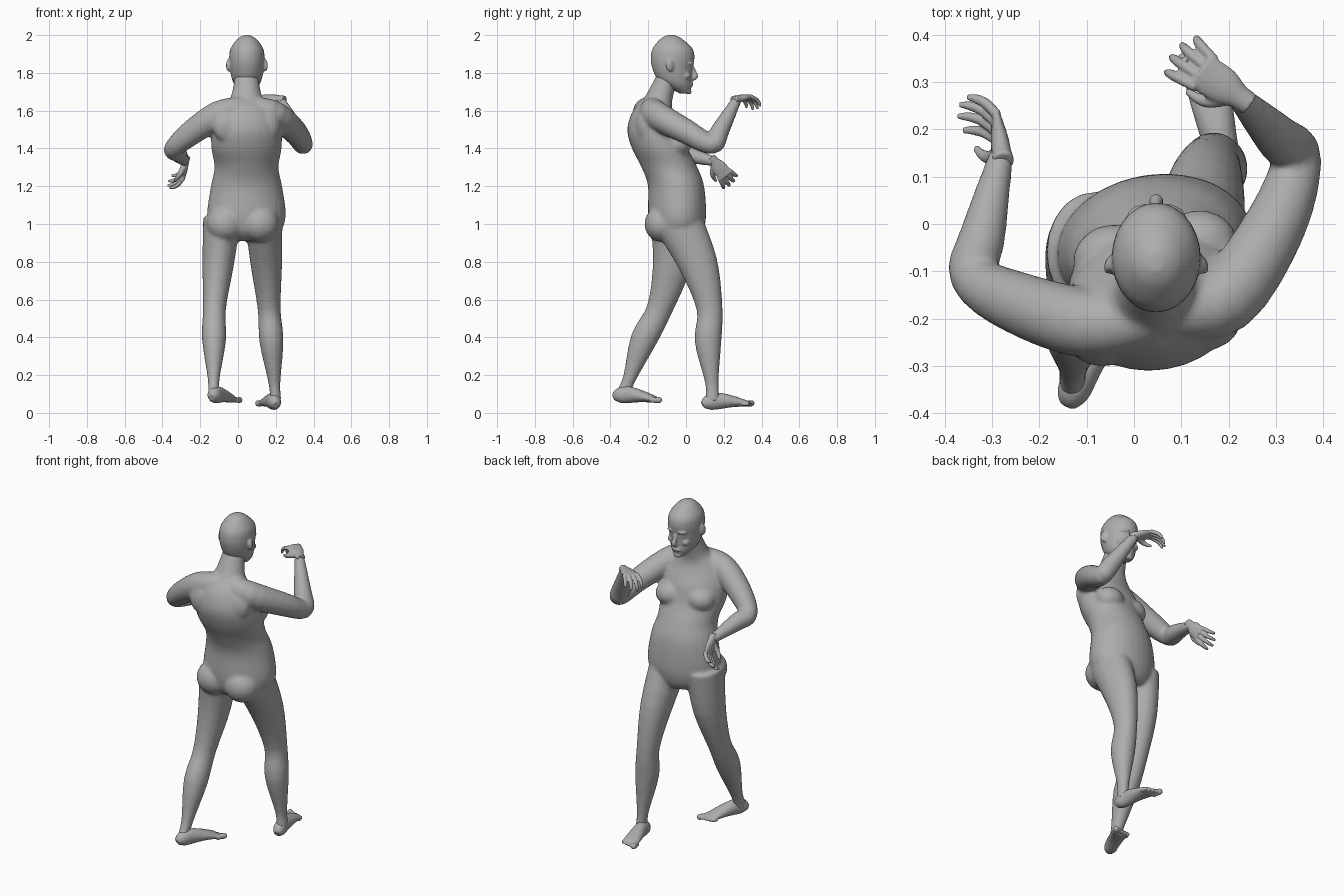
import bpy, bmesh, math
from mathutils import Vector, Matrix

cube = bpy.data.objects.get("Cube")
if cube:
    bpy.data.objects.remove(cube, do_unlink=True)

GREY = (.42, .42, .42, 1)
skin = bpy.data.materials.new("matte grey")
skin.use_nodes = True
skin.diffuse_color = GREY
skin.node_tree.nodes["Principled BSDF"].inputs["Base Color"].default_value = GREY

ACROSS, FORWARD, UP = Matrix.Identity(3)


def flowing(rows, steps=4):
    """Rows with smooth in-between rows added (cubic through every row)."""
    result = []
    for i in range(len(rows) - 1):
        before, start = rows[max(i - 1, 0)], rows[i]
        end, after = rows[i + 1], rows[min(i + 2, len(rows) - 1)]
        for step in range(steps):
            t = step / steps
            result.append([b + t * (c - a + t * (2 * a - 5 * b + 4 * c - d + t * (3 * (b - c) + d - a))) / 2
                           for a, b, c, d in zip(before, start, end, after)])
    return result + [list(rows[-1])]


def loft(bm, points, widths, depths, reference=FORWARD, axis=None, sides=20):
    """Closed tube of ellipses along points; reference is the depth direction."""
    rows = flowing([(*p, w, d) for p, w, d in zip(points, widths, depths)])
    path = [Vector(row[:3]) for row in rows]
    loops = []
    for i, (*_, width, depth) in enumerate(rows):
        tangent = axis or path[min(i + 1, len(path) - 1)] - path[max(i - 1, 0)]
        side = reference.cross(tangent).normalized()
        front = tangent.cross(side).normalized()
        angles = [math.tau * k / sides for k in range(sides)]
        loops.append([bm.verts.new(path[i] + side * width * math.cos(a) + front * depth * math.sin(a))
                      for a in angles])
    for lower, upper in zip(loops, loops[1:]):
        for k in range(sides):
            n = (k + 1) % sides
            bm.faces.new((lower[k], lower[n], upper[n], upper[k]))
    bm.faces.new(loops[0][::-1])
    bm.faces.new(loops[-1])


def upright(bm, x, profile, front=FORWARD):
    """Stack of level ellipses from (height, back, front, half width)."""
    points = [(x, (rear + fore) / 2, z) for z, rear, fore, half in profile]
    loft(bm, points, [row[-1] for row in profile],
         [(fore - rear) / 2 for z, rear, fore, half in profile], front, UP, sides=28)


def blob(bm, center, radii, turn=0):
    place = Matrix.Translation(center) @ Matrix.Rotation(turn, 4, 'Z') @ Matrix.Diagonal((*radii, 1))
    bmesh.ops.create_uvsphere(bm, u_segments=20, v_segments=12, radius=1, matrix=place)


def finish(bm, name, voxel, rounds):
    """Fuse the overlapping pieces into one skin and soften it."""
    bmesh.ops.recalc_face_normals(bm, faces=bm.faces)
    mesh = bpy.data.meshes.new(name)
    bm.to_mesh(mesh)
    bm.free()
    mesh.materials.append(skin)
    part = bpy.data.objects.new(name, mesh)
    bpy.context.collection.objects.link(part)
    fuse = part.modifiers.new("Fuse", 'REMESH')
    fuse.mode = 'VOXEL'
    fuse.voxel_size = voxel
    fuse.use_smooth_shade = True
    soften = part.modifiers.new("Soften", 'SMOOTH')
    soften.factor = .5
    soften.iterations = rounds


def arm(bm, collar, shoulder, upper, elbow, wrist):
    elbow, wrist = Vector(elbow), Vector(wrist)
    radii = (.055, .074, .066, .052, .05, .026)
    loft(bm, (collar, shoulder, upper, elbow, elbow.lerp(wrist, .3), wrist), radii, radii,
         Vector((.3, -.2, 1)))


def leg(bm, hip, knee, ankle):
    hip, knee, ankle = Vector(hip), Vector(knee), Vector(ankle)
    bow = FORWARD * .027
    points = (hip, hip.lerp(knee, .5) + bow, knee, knee.lerp(ankle, .35) - bow / 2,
              knee.lerp(ankle, .8), ankle)
    loft(bm, points, (.1, .084, .061, .064, .032, .03), (.13, .104, .069, .071, .036, .04))


# Body: torso turned a little, with chest, seat and shoulder blades
bm = bmesh.new()
TWIST = math.radians(9)
upright(bm, .045, [(.91, -.13, .06, .1), (.96, -.18, .09, .18), (1.05, -.2, .105, .21), (1.2, -.2, .095, .19),
                   (1.3, -.235, .06, .17), (1.4, -.285, .01, .187), (1.5, -.31, -.02, .185),
                   (1.6, -.28, -.07, .15), (1.67, -.22, -.07, .085), (1.8, -.15, -.03, .06)],
        Vector((-math.sin(TWIST), math.cos(TWIST), 0)))
for side in (-1, 1):
    blob(bm, (.045 + side * .09, -.06 + side * .015, 1.425), (.085, .075, .07), TWIST)
    blob(bm, (.025 + side * .092, -.13, 1), (.1, .09, .095), TWIST)
    blob(bm, (.045 + side * .1, -.235 + side * .015, 1.52), (.08, .05, .09), TWIST)

arm(bm, (.07, -.18, 1.62), (.19, -.16, 1.58), (.3, 0, 1.49), (.345, .14, 1.42), (.22, .27, 1.66))
arm(bm, (.03, -.2, 1.62), (-.1, -.21, 1.58), (-.25, -.165, 1.48), (-.34, -.11, 1.4), (-.28, .15, 1.33))
leg(bm, (.135, -.05, 1.03), (.165, .125, .55), (.2, .14, .06))
leg(bm, (-.085, -.06, 1.03), (-.125, -.14, .55), (-.13, -.34, .09))
finish(bm, "body", .009, 10)

# Head with face and ears
bm = bmesh.new()
MIDDLE = .047
upright(bm, MIDDLE, [(1.69, -.03, .02, .025), (1.73, -.11, .03, .062), (1.77, -.155, .03, .08),
                     (1.83, -.18, .035, .091), (1.88, -.187, .045, .094), (1.93, -.177, .034, .086),
                     (1.98, -.135, -.02, .05), (2, -.1, -.06, .015)])
nose = (.009, .013, .016, .01)
loft(bm, [(MIDDLE, y, z) for y, z in ((.03, 1.84), (.044, 1.8), (.048, 1.78), (.03, 1.765))], nose, nose)
blob(bm, (MIDDLE, .026, 1.74), (.028, .014, .012))
blob(bm, (MIDDLE, .016, 1.7), (.025, .014, .014))
for side in (-1, 1):
    brow, eye, cheek, ear = (MIDDLE + side * offset for offset in (.035, .034, .045, .097))
    blob(bm, (brow, .025, 1.85), (.03, .016, .009), -side * .35)
    blob(bm, (eye, .017, 1.825), (.015, .012, .009))
    blob(bm, (cheek, 0, 1.785), (.025, .025, .02))
    blob(bm, (ear, -.085, 1.84), (.012, .022, .034), side * .35)
finish(bm, "head", .006, 4)


def hand(name, wrist, along, across, palm):
    """Palm, four curled fingers and a thumb; across points to the little finger."""
    bm = bmesh.new()
    along, across, palm = (Vector(v).normalized() for v in (along, across, palm))

    def at(u, v, n=0):
        return Vector(wrist) + along * u + across * v + palm * n

    loft(bm, [at(u, 0) for u in (-.03, 0, .04, .1)], (.025, .027, .04, .04), (.024, .021, .019, .011), palm)
    finger = (.011, .0115, .01, .006)
    for i, size in enumerate((.92, 1.05, 1, .8)):
        spread = i - 1.5
        bend = .15
        points = [at(.085, spread * .023)]
        for bone in (.05, .032, .024):
            bend += .38
            heading = along * math.cos(bend) + palm * math.sin(bend) + across * spread * .1
            points.append(points[-1] + heading.normalized() * bone * size)
        loft(bm, points, finger, finger, across, sides=10)
    thumb = (.016, .015, .011, .007)
    loft(bm, [at(.015, -.015, .005), at(.045, -.045, .02), at(.07, -.055, .035), at(.095, -.055, .045)],
         thumb, thumb, palm, sides=10)
    finish(bm, name, .004, 2)


hand("left_hand", (.22, .27, 1.66), (-.8, .55, .15), (.55, .8, 0), (0, .1, -1))
hand("right_hand", (-.28, .15, 1.33), (-.1, .6, -.75), (0, .75, .6), (-1, -.1, .1))


def foot(name, heel, ball, inner):
    """Wedge from heel to ball, then five toes; inner is the big toe's side."""
    bm = bmesh.new()
    heel, ball = Vector(heel), Vector(ball)
    steps = zip((0, .12, .35, .65, 1), (.03, .042, .046, .038, .02))
    loft(bm, [heel.lerp(ball, t) + UP * rise for t, rise in steps],
         (.02, .035, .037, .043, .048), (.02, .04, .044, .032, .016), UP)
    ahead = (ball - heel).normalized()
    side = ahead.cross(UP).normalized() * inner
    for i in range(5):
        base = ball + UP * .018 + side * (.036 - .019 * i) - ahead * (.012 + .005 * i)
        thick = .011 if i else .017
        radii = [thick * f for f in (.9, .9, 1, .55)]
        loft(bm, [base + ahead * (.062 - .006 * i) * f for f in (0, .4, .8, 1)], radii, radii, UP, sides=10)
    finish(bm, name, .005, 2)


foot("left_foot", (.2, .09, .01), (.15, .32, .03), -1)
foot("right_foot", (-.14, -.38, .05), (-.04, -.16, .05), 1)
